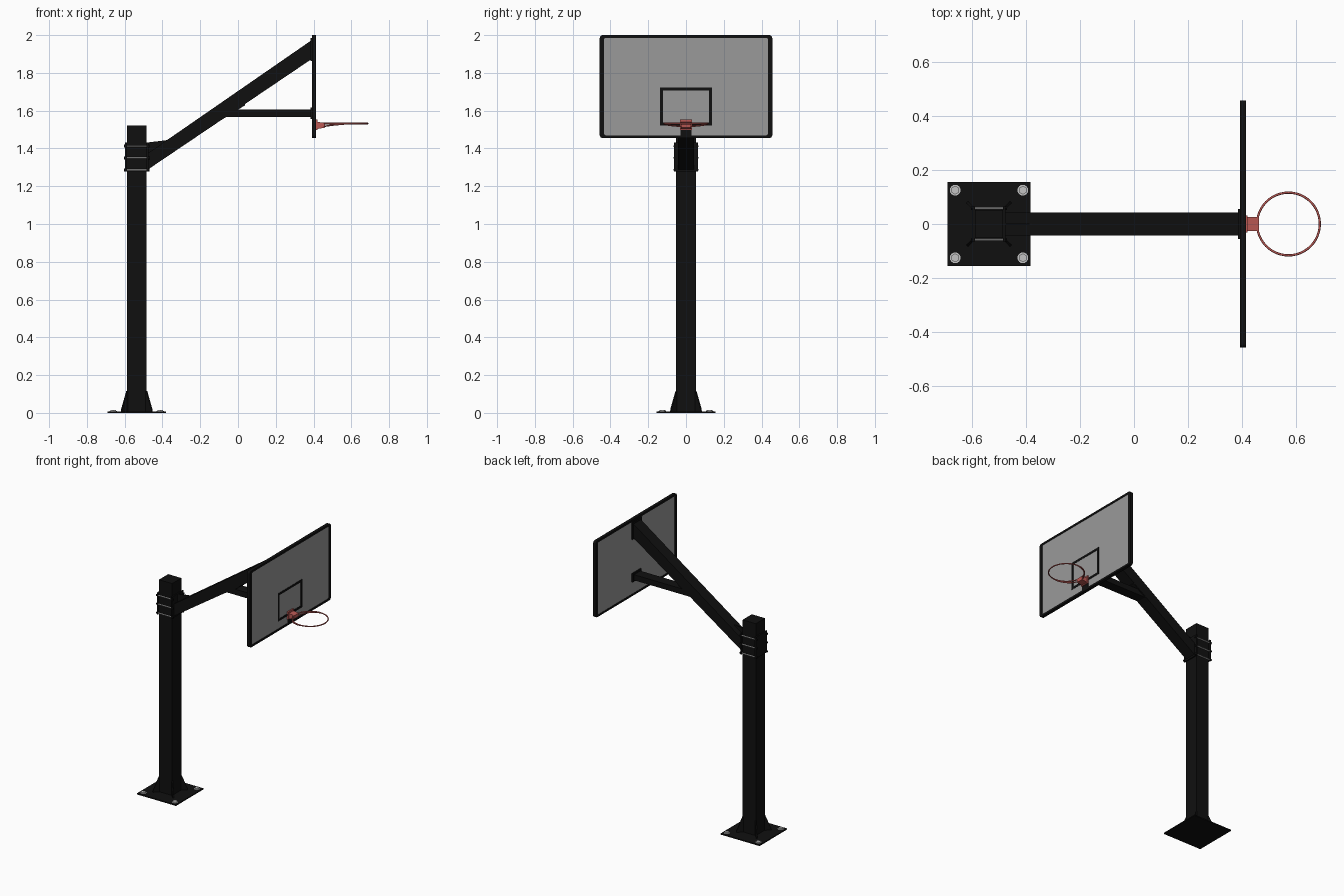
import bpy, bmesh, math
from mathutils import Vector

if "Cube" in bpy.data.objects:
    bpy.data.objects.remove(bpy.data.objects["Cube"])


def material(name, rgb):
    m = bpy.data.materials.new(name)
    m.diffuse_color = (*rgb, 1)
    m.use_nodes = True
    m.node_tree.nodes["Principled BSDF"].inputs["Base Color"].default_value = m.diffuse_color
    return m


BLACK = material("black paint", (0.005, 0.005, 0.005))
GREY = material("board grey", (0.32, 0.32, 0.32))
STEEL = material("bolt steel", (0.55, 0.55, 0.55))
RED = material("rim red", (0.5, 0.1, 0.09))


def finish(name, bm, mat, smooth=False):
    bmesh.ops.recalc_face_normals(bm, faces=bm.faces)
    me = bpy.data.meshes.new(name)
    bm.to_mesh(me)
    bm.free()
    ob = bpy.data.objects.new(name, me)
    bpy.context.collection.objects.link(ob)
    me.materials.append(mat)
    if smooth:
        for p in me.polygons:
            p.use_smooth = True
    return ob


def box(name, x, y, z, mat=BLACK):
    bm = bmesh.new()
    bmesh.ops.create_cube(bm, size=1)
    for v in bm.verts:
        v.co = [a[0] + (c + 0.5) * (a[1] - a[0]) for a, c in zip((x, y, z), v.co)]
    return finish(name, bm, mat)


def prism(name, pts, offset, mat=BLACK):
    """Extrude a polygon of 3D points along an offset."""
    bm = bmesh.new()
    f = bm.faces.new([bm.verts.new(p) for p in pts])
    r = bmesh.ops.extrude_face_region(bm, geom=[f])
    bmesh.ops.translate(bm, vec=offset,
                        verts=[v for v in r["geom"] if isinstance(v, bmesh.types.BMVert)])
    return finish(name, bm, mat)


def side_profile(name, pts, half, mat=BLACK):
    return prism(name, [(x, -half, z) for x, z in pts], (0, 2 * half, 0), mat)


def rod(name, a, b, r, mat, sides=8):
    a, b = Vector(a), Vector(b)
    bm = bmesh.new()
    bmesh.ops.create_cone(bm, cap_ends=True, segments=sides, radius1=r, radius2=r,
                          depth=(b - a).length)
    q = (b - a).to_track_quat('Z', 'Y')
    for v in bm.verts:
        v.co = q @ v.co + (a + b) / 2
    return finish(name, bm, mat)


def sweep(name, pts, r, mat, closed, sides=8):
    """Round bar along a horizontal-ish arc around the hoop centre."""
    bm = bmesh.new()
    rings = []
    for p in pts:
        out = Vector((p[0] - HX, p[1], 0)).normalized()
        rings.append([bm.verts.new(Vector(p) + r * (math.cos(t) * out + math.sin(t) * Vector((0, 0, 1))))
                      for t in (2 * math.pi * k / sides for k in range(sides))])
    n = len(rings)
    for i in range(n if closed else n - 1):
        a, b = rings[i], rings[(i + 1) % n]
        for k in range(sides):
            j = (k + 1) % sides
            bm.faces.new((a[k], a[j], b[j], b[k]))
    if not closed:
        bm.faces.new(rings[0])
        bm.faces.new(rings[-1])
    return finish(name, bm, mat, True)


# Base plate, post and corner gussets
PX, PW = -0.536, 0.052
box("base_plate", (-0.69, -0.382), (-0.155, 0.155), (0, 0.008))
box("post", (PX - PW, PX + PW), (-PW, PW), (0.008, 1.522))
for sx in (-1, 1):
    for sy in (-1, 1):
        d = Vector((sx, sy, 0))
        side = Vector((-sx * sy, 1, 0)).normalized() * 0.008
        c = Vector((PX, 0, 0))
        pts = [c + d * r + Vector((0, 0, z)) - side / 2
               for r, z in ((0.045, 0.008), (0.081, 0.008), (0.08, 0.02), (0.053, 0.115), (0.045, 0.115))]
        prism("base_gusset", pts, side)
        # Anchor bolts
        bx, by = PX + sx * 0.125, sy * 0.125
        rod("anchor_washer", (bx, by, 0.007), (bx, by, 0.010), 0.02, STEEL, 16)
        rod("anchor_bolt", (bx, by, 0.009), (bx, by, 0.016), 0.016, STEEL, 6)

# Clamp plates either side of the post, tied by threaded rods
box("clamp_plate_front", (PX + PW, PX + PW + 0.009), (-0.064, 0.064), (1.278, 1.432))
box("clamp_plate_back", (PX - PW - 0.009, PX - PW), (-0.064, 0.064), (1.278, 1.432))
for z in (1.286, 1.35, 1.412):
    for y in (-0.058, 0.058):
        rod("clamp_rod", (PX - 0.066, y, z), (PX + 0.066, y, z), 0.0042, STEEL)
        for x in (PX - 0.064, PX + 0.064):
            rod("clamp_nut", (x - 0.003, y, z), (x + 0.003, y, z), 0.008, BLACK, 6)

# Sloping arm with its top gusset and end plate
side_profile("arm", [(-0.476, 1.289), (0.388, 1.872), (0.388, 1.972), (-0.476, 1.375)], 0.042)
side_profile("arm_gusset", [(-0.476, 1.36), (-0.36, 1.44), (-0.375, 1.444), (-0.476, 1.432)], 0.004)
box("arm_end_plate", (0.385, 0.394), (-0.055, 0.055), (1.862, 1.985))

# Horizontal brace, with plates at both ends
side_profile("brace", [(-0.075, 1.566), (0.388, 1.566), (0.388, 1.606), (0.0, 1.606)], 0.036)
side_profile("brace_arm_plate", [(-0.11, 1.537), (0.038, 1.629), (0.034, 1.642), (-0.114, 1.548)], 0.04)
box("brace_end_plate", (0.385, 0.394), (-0.05, 0.05), (1.557, 1.618))


# Backboard frame with rounded corners, and panel
def rounded(hy, hz, r, n=4):
    pts = []
    for k, (sy, sz) in enumerate(((1, 1), (-1, 1), (-1, -1), (1, -1))):
        for i in range(n + 1):
            t = math.pi / 2 * (k + i / n)
            pts.append((sy * (hy - r) + r * math.cos(t), 1.7275 + sz * (hz - r) + r * math.sin(t)))
    return pts


bm = bmesh.new()
outer, inner = rounded(0.457, 0.2725, 0.016), rounded(0.433, 0.258, 0.008)
loops = [[bm.verts.new((x, y, z)) for y, z in pts]
         for x, pts in ((0.392, outer), (0.414, outer), (0.414, inner), (0.392, inner))]
for i in range(4):
    a, b = loops[i], loops[(i + 1) % 4]
    for k in range(len(a)):
        j = (k + 1) % len(a)
        bm.faces.new((a[k], a[j], b[j], b[k]))
finish("board_frame", bm, BLACK)
box("board_panel", (0.394, 0.411), (-0.435, 0.435), (1.468, 1.987), GREY)

# Target square on the board
XF = (0.4105, 0.413)
for y in (-0.129, 0.129):
    box("target_side", XF, (y - 0.008, y + 0.008), (1.522, 1.722))
for z in (1.53, 1.714):
    box("target_bar", XF, (-0.121, 0.121), (z - 0.008, z + 0.008))
box("rim_back_plate", XF, (-0.03, 0.03), (1.465, 1.515))

# Hoop: bracket, ring and sloping support bar
HX, HR, HZ = 0.571, 0.116, 1.532
box("rim_plate", (0.411, 0.42), (-0.032, 0.032), (1.498, 1.553), RED)
side_profile("rim_bracket", [(0.418, 1.503), (0.46, 1.51), (0.462, 1.535), (0.418, 1.541)], 0.026, RED)
sweep("rim", [(HX + HR * math.cos(t), HR * math.sin(t), HZ)
              for t in (2 * math.pi * i / 48 for i in range(48))], 0.0042, RED, True)
arc = []
for i in range(29):
    u = i / 14 - 1
    t = math.pi + u * 1.75
    arc.append((HX + HR * math.cos(t), HR * math.sin(t), HZ - 0.018 * (1 - abs(u))))
sweep("rim_support", arc, 0.0038, RED, False)
